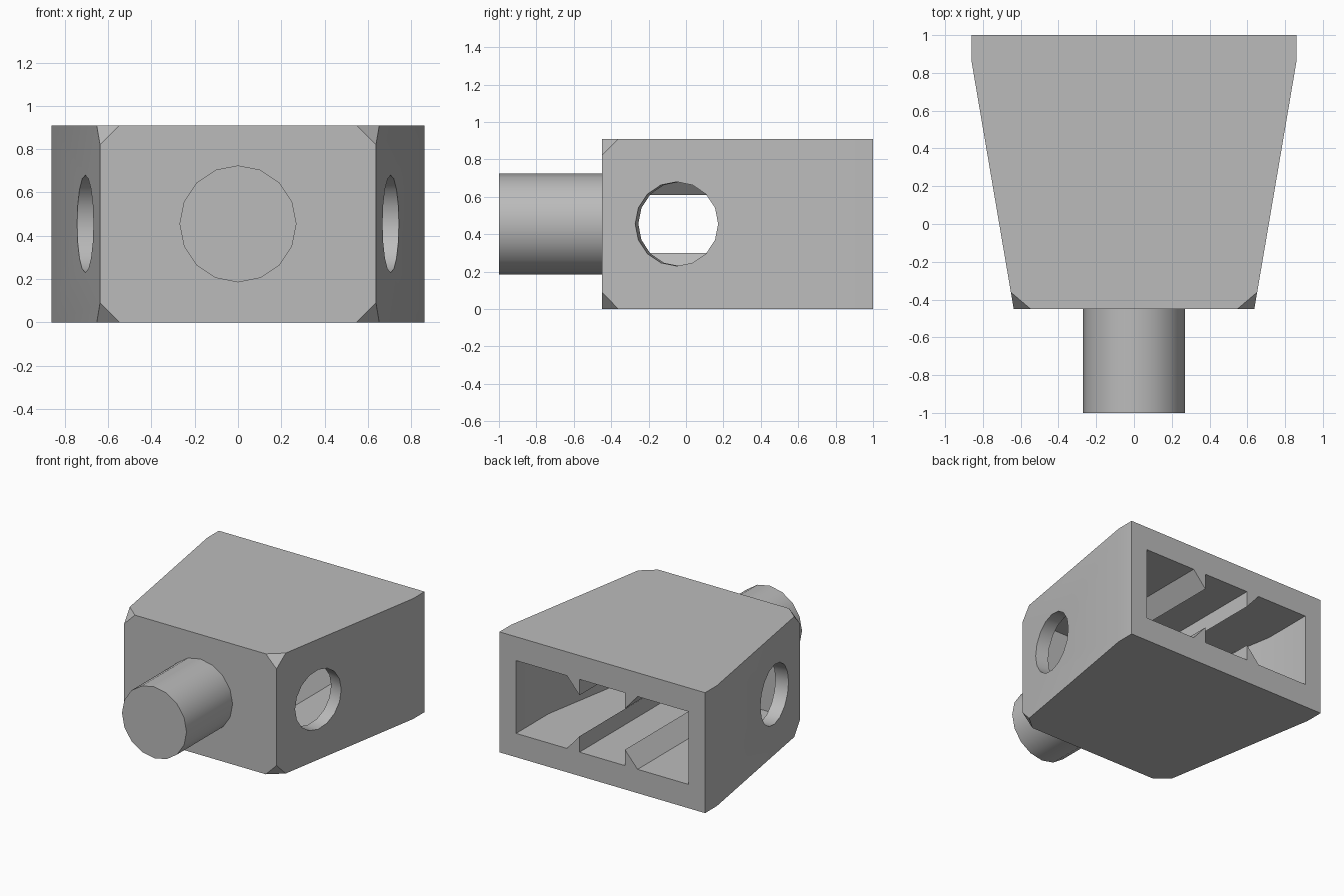
import bpy, bmesh, math
from mathutils import Vector

if "Cube" in bpy.data.objects:
    bpy.data.objects.remove(bpy.data.objects["Cube"])

grey = bpy.data.materials.new("mid_grey")
grey.use_nodes = True
colour = (0.5, 0.5, 0.5, 1)
grey.diffuse_color = colour
grey.node_tree.nodes["Principled BSDF"].inputs["Base Color"].default_value = colour

HEIGHT = 0.91
MID = HEIGHT / 2


def make(name, bm):
    bmesh.ops.recalc_face_normals(bm, faces=bm.faces)
    mesh = bpy.data.meshes.new(name)
    bm.to_mesh(mesh)
    bm.free()
    mesh.materials.append(grey)
    ob = bpy.data.objects.new(name, mesh)
    bpy.context.collection.objects.link(ob)
    return ob


def prism(points, offset):
    bm = bmesh.new()
    face = bm.faces.new([bm.verts.new(p) for p in points])
    out = bmesh.ops.extrude_face_region(bm, geom=[face])
    moved = [v for v in out["geom"] if isinstance(v, bmesh.types.BMVert)]
    bmesh.ops.translate(bm, verts=moved, vec=offset)
    return bm


def both_sides(half, z):
    return [(x, y, z) for x, y in half] + [(-x, y, z) for x, y in reversed(half)]


def cylinder(name, radius, start, end):
    axis = Vector(end) - Vector(start)
    bpy.ops.mesh.primitive_cylinder_add(
        vertices=16, radius=radius, depth=axis.length,
        location=(Vector(start) + Vector(end)) / 2,
        rotation=axis.to_track_quat('Z', 'Y').to_euler())
    ob = bpy.context.object
    ob.name = name
    ob.data.materials.append(grey)
    return ob


def cut(target, cutter):
    cutter.hide_render = True
    mod = target.modifiers.new("cut", 'BOOLEAN')
    mod.operation = 'DIFFERENCE'
    mod.solver = 'EXACT'
    mod.object = cutter
    bpy.context.view_layer.objects.active = target
    bpy.ops.object.modifier_apply(modifier=mod.name)
    bpy.data.objects.remove(cutter)


def smooth(ob):
    bpy.ops.object.select_all(action='DESELECT')
    ob.select_set(True)
    bpy.context.view_layer.objects.active = ob
    bpy.ops.object.shade_smooth_by_angle(angle=math.radians(30))


# Tapered housing with its four front corners clipped
outline = [(0.637, -0.45), (0.86, 0.86), (0.86, 1)]
bm = prism(both_sides(outline, 0), (0, 0, HEIGHT))
front = [v for v in bm.verts if v.co.y < -0.4]
bmesh.ops.bevel(bm, geom=front, offset=0.09, segments=1, affect='VERTICES')
housing = make("housing", bm)

# Hollow open at the back, with four wedge rails left on floor and ceiling
hollow = [(0.565, -0.28), (0.72, 0.61), (0.72, 1.1)]
cavity = make("cavity_cutter", prism(both_sides(hollow, 0.18), (0, 0, 0.55)))
for side in (-1, 1):
    for up in (-1, 1):
        wedge = [(0.19, -0.36), (0.19, -0.155), (0.37, -0.36)]
        points = [(side * x, -0.5, MID + up * z) for x, z in wedge]
        cut(cavity, make("rail_cutter", prism(points, (0, 1.8, 0))))
cut(housing, cavity)

# Round holes square to the slanted side walls
tilt = math.atan2(0.223, 1.31)
for side in (-1, 1):
    centre = Vector((side * 0.706, -0.05, MID))
    axis = Vector((side * math.cos(tilt), -math.sin(tilt), 0)) * 0.25
    cut(housing, cylinder("hole_cutter", 0.225, centre - axis, centre + axis))
smooth(housing)

# Round peg on the front
peg = cylinder("front_peg", 0.27, (0, -0.44, MID), (0, -1, MID))
smooth(peg)
